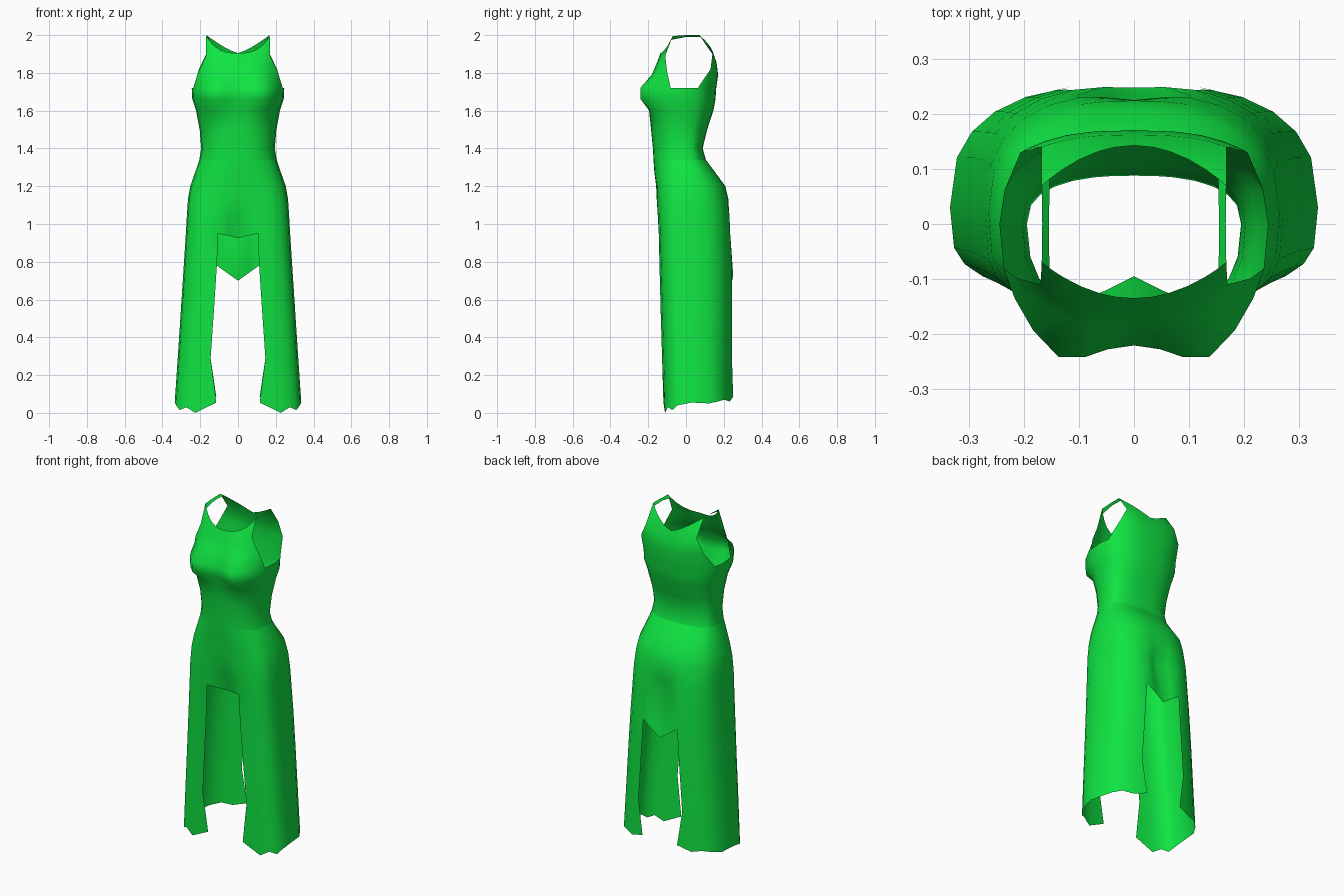
import bpy, bmesh, math

if "Cube" in bpy.data.objects:
    bpy.data.objects.remove(bpy.data.objects["Cube"])

green = bpy.data.materials.new("dress_green")
green.diffuse_color = (0.005, 0.78, 0.055, 1)
green.use_nodes = True
green.node_tree.nodes["Principled BSDF"].inputs["Base Color"].default_value = green.diffuse_color

# Columns run from front centre (-90) round the side to back centre (90)
ANGLES = [-90, -82, -73, -60, -45, -30, -16, 0, 18, 32, 46, 60, 73, 82, 90]
SLIT_F, SLIT_B, ARM_F, ARM_B = 2, 12, 6, 8
LAST = len(ANGLES) - 1


def bust(x, z):
    return 0.055 * math.exp(-((x - 0.135) / 0.07) ** 2 - ((z - 1.69) / 0.075) ** 2)


def dent(x, z, back):
    """Hollow between the legs above each slit."""
    k = 0.055 * math.exp(-(x / 0.065) ** 2)
    if back:
        return -k * math.exp(-((z - 0.93) / 0.09) ** 2)
    return k * min(1, max(0, (1.12 - z) / 0.17))


def ring(z, w, yf, yb, yc, nf, nb=2.5, slit=None):
    """Half cross-section: superellipse with separate front and back depth."""
    pts = []
    for c, a in enumerate(ANGLES):
        t = math.radians(a)
        n, d = (nf, yf - yc) if a < 0 else (nb, yb - yc)
        x = w * max(0, math.cos(t)) ** (2 / n)
        if slit and (c <= SLIT_F or c >= SLIT_B):
            x = slit * min(c, LAST - c) / 2
        if c in (0, LAST):
            x = 0.0
        y = yc + d * max(0, 1 - (x / w) ** n) ** (1 / n)
        if a < 0:
            y -= bust(x, z)
        y += dent(x, z, a > 0)
        pts.append((x, y, z))
    return pts


def panel(base, cols, zc, yc, edge, pz=2, py=3):
    """One row of a chest or back panel from the centre line to the armhole."""
    xmax = max(base[c][0] for c in cols)
    out = []
    for c in cols:
        u = base[c][0] / xmax
        x, z = edge[0] * u, zc + (edge[2] - zc) * u ** pz
        y = yc + (edge[1] - yc) * u ** py
        out.append((x, y - (bust(x, z) if yc < 0 else 0), z))
    return out


def loft(bm, rows, keep=lambda r, c: True):
    """Skin rows listed from top to bottom."""
    vs = [[bm.verts.new(p) for p in row] for row in rows]
    for r in range(len(vs) - 1):
        for c in range(len(vs[r]) - 1):
            if keep(r, c):
                bm.faces.new((vs[r][c], vs[r + 1][c], vs[r + 1][c + 1], vs[r][c + 1]))


def finish(bm, name):
    bmesh.ops.remove_doubles(bm, verts=bm.verts, dist=0.0005)
    bmesh.ops.delete(bm, geom=[v for v in bm.verts if not v.link_faces], context='VERTS')
    me = bpy.data.meshes.new(name)
    bm.to_mesh(me)
    bm.free()
    me.materials.append(green)
    ob = bpy.data.objects.new(name, me)
    bpy.context.collection.objects.link(ob)
    m = ob.modifiers.new("mirror", 'MIRROR')
    m.use_clip = True
    bpy.ops.object.select_all(action='DESELECT')
    ob.select_set(True)
    bpy.context.view_layer.objects.active = ob
    bpy.ops.object.shade_smooth_by_angle(angle=math.radians(60))


# Bodice: closed torso rings
WAIST = (1.34, 0.205, -0.172, 0.105, 0.0, 2.4)
torso = [ring(*r) for r in [
    (1.72, 0.245, -0.220, 0.160, 0.0, 2.4),
    (1.66, 0.242, -0.218, 0.156, 0.0, 2.4),
    (1.60, 0.222, -0.195, 0.145, 0.0, 2.4),
    (1.50, 0.203, -0.185, 0.112, 0.0, 2.4),
    (1.40, 0.195, -0.175, 0.088, 0.0, 2.4),
    WAIST]]
bm = bmesh.new()
loft(bm, torso)

# Bodice: chest and back panels either side of the armhole, up to the neckline
top = torso[0]
fc, bc = range(0, ARM_F + 1), range(ARM_B, LAST + 1)
front = [panel(top, fc, 1.905, -0.135, (0.168, -0.070, 1.995), 3, 2),
         panel(top, fc, 1.85, -0.155, (0.170, -0.110, 1.89)),
         panel(top, fc, 1.79, -0.180, (0.212, -0.097, 1.80)),
         [top[c] for c in fc]]
back = [panel(top, bc, 1.905, 0.143, (0.168, 0.070, 2.0), 1.3, 2),
        panel(top, bc, 1.85, 0.162, (0.168, 0.140, 1.90)),
        panel(top, bc, 1.79, 0.170, (0.207, 0.130, 1.82)),
        [top[c] for c in bc]]
loft(bm, front)
loft(bm, back)

# Bodice: narrow shoulder strap
fi, fo, bo, bi = front[0][-2], front[0][-1], back[0][0], back[0][1]
loft(bm, [[bi, bo], [(0.155, 0, 1.99), (0.167, 0, 2.0)], [fi, fo]])
finish(bm, "bodice")

# Skirt: hips, then long panels split at front and back
skirt = [ring(*r) for r in [
    WAIST,
    (1.28, 0.225, -0.168, 0.150, 0.0, 2.5),
    (1.20, 0.253, -0.158, 0.208, 0.01, 2.8)]]
skirt += [ring(*r) for r in [
    (1.13, 0.265, -0.155, 0.225, 0.02, 3.2, 2.5, 0.10),
    (1.04, 0.271, -0.153, 0.238, 0.02, 3.5, 2.6, 0.10),
    (0.95, 0.276, -0.150, 0.245, 0.02, 3.5, 2.6, 0.105),
    (0.78, 0.287, -0.145, 0.252, 0.025, 3.5, 2.6, 0.112),
    (0.55, 0.302, -0.138, 0.254, 0.03, 3.5, 2.6, 0.127),
    (0.29, 0.319, -0.130, 0.255, 0.03, 3.5, 2.6, 0.145),
    (0.05, 0.335, -0.123, 0.255, 0.03, 3.5, 2.6, 0.115)]]
F_ROW, B_ROW = 5, 6   # rows where the front and back slits begin


def shift(r, c, dz):
    x, y, z = skirt[r][c]
    skirt[r][c] = (x, y, z + dz)


# Pointed flaps above the slits and ragged hem
shift(F_ROW, 0, -0.025)
shift(F_ROW, 1, -0.012)
shift(B_ROW, LAST, -0.08)
shift(B_ROW, LAST - 1, -0.04)
HEM = [0.055, 0.0, 0.03, 0.015, 0.04, 0.055, 0.05, 0.06, 0.07, 0.06, 0.085]
for i, z in enumerate(HEM):
    shift(-1, SLIT_F + i, z - 0.05)


def skirt_face(r, c):
    if c < SLIT_F:
        return r < F_ROW
    if c >= SLIT_B:
        return r < B_ROW
    return True


bm = bmesh.new()
loft(bm, skirt, skirt_face)
finish(bm, "skirt")
